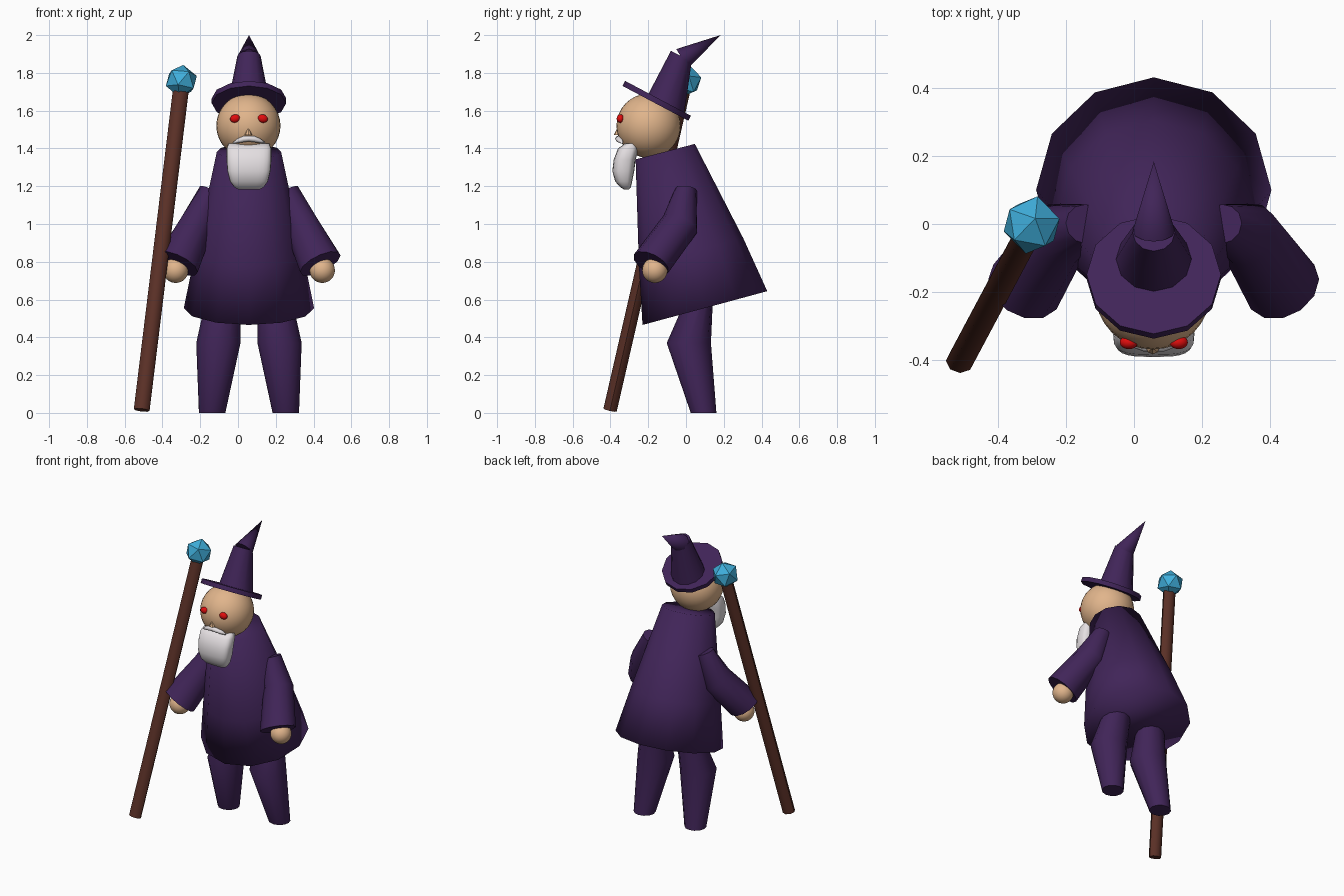
import bpy, bmesh, math
from mathutils import Vector, Matrix

if "Cube" in bpy.data.objects:
    bpy.data.objects.remove(bpy.data.objects["Cube"])

CX = 0.058  # symmetry plane of the figure


def material(name, rgb):
    m = bpy.data.materials.new(name)
    m.diffuse_color = (*rgb, 1)
    m.use_nodes = True
    m.node_tree.nodes["Principled BSDF"].inputs["Base Color"].default_value = m.diffuse_color
    return m


PURPLE = material("purple cloth", (0.052, 0.018, 0.098))
SKIN = material("skin", (0.75, 0.46, 0.26))
RED = material("red eye", (0.75, 0.004, 0.004))
WHITE = material("white hair", (0.78, 0.74, 0.76))
WOOD = material("brown wood", (0.105, 0.03, 0.02))
BLUE = material("blue crystal", (0.05, 0.42, 0.70))


def finish(name, bm, mat, angle=None):
    """Turn a bmesh into an object; angle None = flat, otherwise smooth below it."""
    bmesh.ops.recalc_face_normals(bm, faces=bm.faces)
    me = bpy.data.meshes.new(name)
    bm.to_mesh(me)
    bm.free()
    me.materials.append(mat)
    ob = bpy.data.objects.new(name, me)
    bpy.context.collection.objects.link(ob)
    if angle is not None:
        bpy.ops.object.select_all(action='DESELECT')
        ob.select_set(True)
        bpy.context.view_layer.objects.active = ob
        bpy.ops.object.shade_smooth_by_angle(angle=math.radians(angle))
    return ob


def loft(name, rings, mat, n=12, angle=45, power=1.0):
    """Rings are (centre, axis, rx, ry); power < 1 squares the section."""
    bm = bmesh.new()
    loops = []
    for c, axis, rx, ry in rings:
        w = Vector(axis).normalized()
        u = (Vector((1, 0, 0)) - w * w.x).normalized()
        v = w.cross(u)
        loop = []
        for i in range(n):
            a = 2 * math.pi * i / n
            ca, sa = math.cos(a), math.sin(a)
            ca = math.copysign(abs(ca) ** power, ca)
            sa = math.copysign(abs(sa) ** power, sa)
            loop.append(bm.verts.new(Vector(c) + u * ca * rx + v * sa * ry))
        loops.append(loop)
    for a, b in zip(loops, loops[1:]):
        for i in range(n):
            j = (i + 1) % n
            bm.faces.new((a[i], a[j], b[j], b[i]))
    bm.faces.new(loops[0][::-1])
    bm.faces.new(loops[-1])
    bmesh.ops.remove_doubles(bm, verts=bm.verts, dist=0.0005)
    return finish(name, bm, mat, angle)


def ball(name, centre, radii, mat, tilt=0.0):
    bm = bmesh.new()
    mtx = (Matrix.Translation(centre) @ Matrix.Rotation(tilt, 4, 'Y')
           @ Matrix.Diagonal((*radii, 1)))
    bmesh.ops.create_uvsphere(bm, u_segments=32, v_segments=16, radius=1, matrix=mtx)
    return finish(name, bm, mat, 180)


# robe: leaning cone with a slanted hem
loft("robe", [
    ((CX, 0.10, 0.555), (0, -0.26, 0.96), 0.345, 0.342),
    ((CX, 0.027, 0.85), (0, -0.26, 0.96), 0.284, 0.286),
    ((CX, -0.11, 1.383), (0, -0.25, 0.96), 0.17, 0.162),
], PURPLE, 12, 180)

# limbs and hands, mirrored about the figure's centre
for side, label in ((-1, "right"), (1, "left")):
    def at(dx, y, z):
        return (CX + side * dx, y, z)
    loft(label + "_leg", [
        (at(0.195, 0.093, 0), (0, 0, 1), 0.07, 0.068),
        (at(0.162, 0.015, 0.37), (0, 0, 1), 0.117, 0.117),
        (at(0.13, 0.085, 0.66), (0, 0, 1), 0.085, 0.06),
    ], PURPLE, 12, 60)
    loft(label + "_sleeve", [
        (at(0.20, 0.0, 1.18), (side * 0.35, -0.1, -0.9), 0.062, 0.058),
        (at(0.275, -0.03, 1.0), (side * 0.4, -0.4, -0.8), 0.092, 0.10),
        (at(0.378, -0.185, 0.79), (side * 0.42, -0.42, -0.8), 0.118, 0.103),
    ], PURPLE, 12, 60)
    ball(label + "_hand", at(0.388, -0.165, 0.755), (0.067,) * 3, SKIN)
    ball(label + "_eye", at(0.073, -0.347, 1.558), (0.027, 0.02, 0.022), RED, side * 0.2)

# head and nose
ball("head", (CX - 0.003, -0.198, 1.52), (0.17,) * 3, SKIN)
loft("nose", [
    ((CX - 0.003, -0.362, 1.472), (0, 0, 1), 0.02, 0.02),
    ((CX - 0.003, -0.361, 1.515), (0, 0, 1), 0.0001, 0.0001),
], SKIN, 8, 30)

# beard: squared sections curling back to the tip
UP = (0, 0, 1)
loft("beard", [((CX, y, z), UP, rx, ry) for z, y, rx, ry in (
    (1.425, -0.29, 0.108, 0.035), (1.40, -0.305, 0.118, 0.055),
    (1.34, -0.325, 0.119, 0.058), (1.28, -0.332, 0.114, 0.058),
    (1.225, -0.33, 0.10, 0.045), (1.195, -0.32, 0.078, 0.028),
    (1.182, -0.315, 0.055, 0.012))], WHITE, 24, 60, 0.6)

# moustache: thin arch tapering to both ends
loft("moustache", [
    ((CX + x, -0.352 + 2.5 * x * x - 0.005, 1.452 - 3.2 * x * x), (1, 0, 0.001), r, r * 1.2)
    for x, r in ((-0.085, 0.004), (-0.06, 0.012), (-0.03, 0.016), (0, 0.015),
                 (0.03, 0.016), (0.06, 0.012), (0.085, 0.004))], WHITE, 8, 60)

# hat: tilted brim, tapered crown and bent tip
tilt = Vector((0, 0.468, 0.884))
brim = Vector((CX, -0.155, 1.652))
loft("hat_brim", [(brim - tilt * 0.015, tilt, 0.197, 0.197),
                  (brim + tilt * 0.015, tilt, 0.197, 0.197)], PURPLE, 12, 40)
loft("hat_crown", [((CX, -0.105, 1.635), tilt, 0.112, 0.108),
                   ((CX, -0.025, 1.888), tilt, 0.062, 0.062)], PURPLE, 12, 40)
bend = Vector((0, 0.203, 0.125))
base = Vector((CX, -0.02, 1.875))
loft("hat_tip", [(base, bend, 0.062, 0.06),
                 (base + bend, bend, 0.0001, 0.0001)], PURPLE, 12, 40)

# staff with a faceted crystal
foot, top = Vector((-0.51, -0.402, 0.015)), Vector((-0.30, -0.008, 1.73))
axis = top - foot
loft("staff", [(foot, axis, 0.042, 0.036), (top, axis, 0.042, 0.036)], WOOD, 8, 50)
bm = bmesh.new()
turn = axis.to_track_quat('Z', 'Y').to_matrix().to_4x4()
bmesh.ops.create_icosphere(bm, subdivisions=1, radius=0.088,
                           matrix=Matrix.Translation((-0.30, -0.003, 1.757)) @ turn)
finish("staff_crystal", bm, BLUE)
